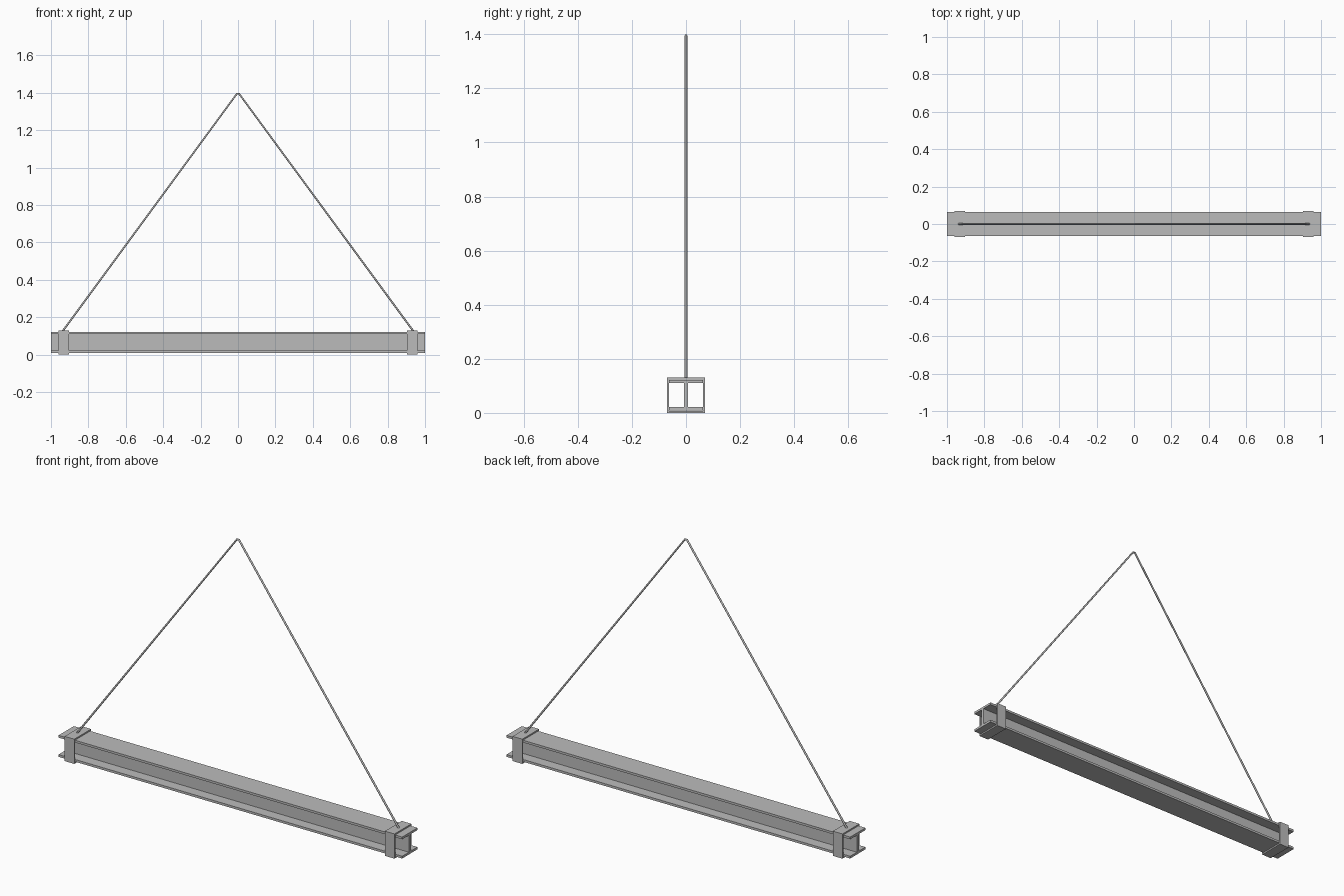
import bpy
import bmesh
from mathutils import Vector

cube = bpy.data.objects.get("Cube")
if cube:
    bpy.data.objects.remove(cube, do_unlink=True)

steel = bpy.data.materials.new("steel_grey")
steel.use_nodes = True
GREY = (0.5, 0.5, 0.5, 1)
steel.diffuse_color = GREY
steel.node_tree.nodes["Principled BSDF"].inputs["Base Color"].default_value = GREY


def add_object(name, bm):
    bmesh.ops.recalc_face_normals(bm, faces=bm.faces)
    mesh = bpy.data.meshes.new(name)
    bm.to_mesh(mesh)
    bm.free()
    mesh.materials.append(steel)
    obj = bpy.data.objects.new(name, mesh)
    bpy.context.collection.objects.link(obj)
    return obj


def extrude_x(bm, faces, length):
    moved = bmesh.ops.extrude_face_region(bm, geom=faces, use_keep_orig=True)
    verts = [v for v in moved["geom"] if isinstance(v, bmesh.types.BMVert)]
    bmesh.ops.translate(bm, verts=verts, vec=(length, 0, 0))


# I-beam: one half profile mirrored across the web, extruded along x
HALF, WEB = 0.0635, 0.008
BOTTOM, TOP, FLANGE = 0.009, 0.122, 0.012
half = [(HALF, BOTTOM), (HALF, BOTTOM + FLANGE), (WEB, BOTTOM + FLANGE),
        (WEB, TOP - FLANGE), (HALF, TOP - FLANGE), (HALF, TOP)]
profile = half + [(-y, z) for y, z in reversed(half)]
bm = bmesh.new()
face = bm.faces.new([bm.verts.new((-1, y, z)) for y, z in profile])
extrude_x(bm, [face], 2)
add_object("i_beam", bm)


# Straps: hollow rectangular bands wrapped around each beam end
def strap(name, x, width=0.056, half_y=0.07, height=0.13, wall=0.0075):
    def ring(inset):
        y, low, high = half_y - inset, inset, height - inset
        return [bm.verts.new((x - width / 2, a, b))
                for a, b in ((-y, low), (y, low), (y, high), (-y, high))]
    bm = bmesh.new()
    outer, inner = ring(0), ring(wall)
    faces = [bm.faces.new((outer[i], outer[i - 1], inner[i - 1], inner[i]))
             for i in range(4)]
    extrude_x(bm, faces, width)
    add_object(name, bm)


STRAP_X = 0.932
for side, sign in (("left", 1), ("right", -1)):
    strap(side + "_strap", sign * STRAP_X)

# Sling: one round cable from strap to strap over a blunt apex
path = [(-0.938, 0.125), (-0.006, 1.395), (0.006, 1.395), (0.938, 0.125)]
curve = bpy.data.curves.new("sling_cable", "CURVE")
curve.dimensions = "3D"
curve.bevel_depth = 0.005
curve.bevel_resolution = 2
curve.use_fill_caps = True
spline = curve.splines.new("POLY")
spline.points.add(len(path) - 1)
for point, (x, z) in zip(spline.points, path):
    point.co = Vector((x, 0, z, 1))
curve.materials.append(steel)
cable = bpy.data.objects.new("sling_cable", curve)
bpy.context.collection.objects.link(cable)
